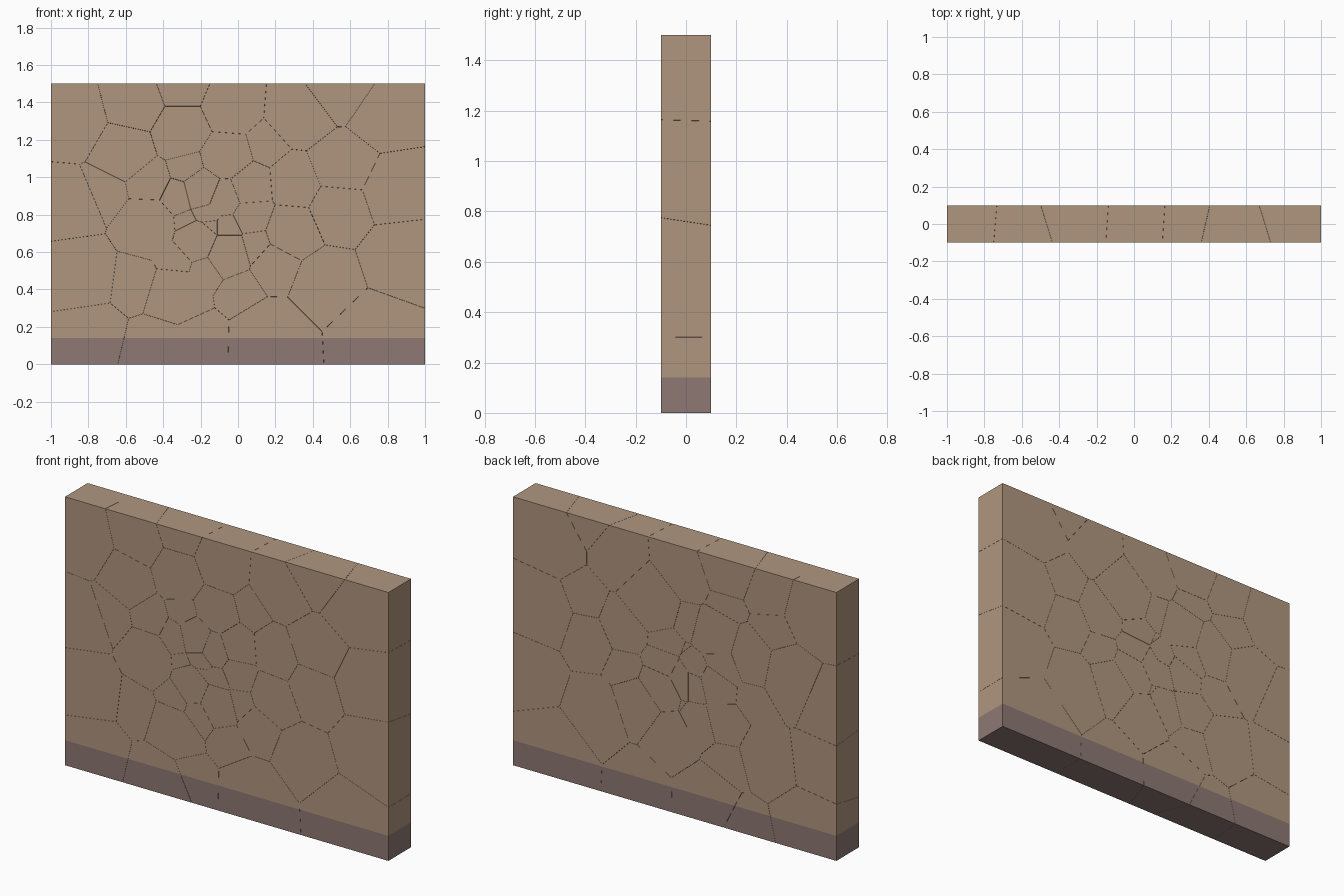
import bpy, bmesh, random
from mathutils import Vector

if "Cube" in bpy.data.objects:
    bpy.data.objects.remove(bpy.data.objects["Cube"])

random.seed(7)
W, D, H, BAND, GAP = 1.0, 0.1, 1.5, 0.14, 0.0004


def material(name, color):
    m = bpy.data.materials.new(name)
    m.diffuse_color = (*color, 1)
    m.use_nodes = True
    m.node_tree.nodes["Principled BSDF"].inputs["Base Color"].default_value = m.diffuse_color
    return m


plaster = material("tan plaster", (0.434, 0.305, 0.212))
skirting = material("mauve skirting", (0.27, 0.19, 0.17))

# Centres of the fractured pieces, as seen from the front (x, z)
centres = [
    (-.86, 1.3), (-.55, 1.38), (-.31, 1.47), (-.31, 1.24), (-.05, 1.36), (.34, 1.33),
    (.54, 1.48), (.76, 1.33), (.55, 1.06), (.82, .93), (.86, .57), (.72, .18),
    (-.9, .85), (-.71, .93), (-.6, 1.15), (-.85, .49), (-.8, .15), (-.55, .45),
    (-.32, .38), (-.42, .06), (-.22, .16), (.18, .15), (.01, .43), (.47, .44),
    (.53, .83), (.28, .72), (.3, .96), (.14, 1.15), (-.07, 1.09), (-.26, 1.04),
    (-.46, .98), (-.47, .75), (-.3, .9), (-.18, .93), (-.08, .89), (.05, .94),
    (-.25, .77), (-.15, .82), (.06, .8), (.08, .65), (-.06, .74), (-.2, .67),
    (-.3, .58), (-.16, .54), (-.06, .61), (.19, .55), (-.14, .74)]
seeds = [Vector((x, random.uniform(-.09, .06), z)) for x, z in centres]


def slice_off(bm, point, normal):
    """Cut the convex piece by a plane, drop the far side and cap it."""
    res = bmesh.ops.bisect_plane(bm, geom=bm.verts[:] + bm.edges[:] + bm.faces[:], dist=1e-6,
                                 plane_co=point, plane_no=normal, clear_outer=True)
    rim = [e for e in res["geom_cut"] if isinstance(e, bmesh.types.BMEdge) and e.is_boundary]
    if len(rim) > 2:
        bmesh.ops.holes_fill(bm, edges=rim, sides=0)


def on_outside(c):
    return (abs(abs(c.x) - W) < 1e-4 or abs(abs(c.y) - D) < 1e-4
            or c.z < 1e-4 or c.z > H - 1e-4)


# Each wall piece is the part of the slab nearest to its own centre
for i, s in enumerate(seeds):
    bm = bmesh.new()
    bmesh.ops.create_cube(bm, size=1)
    for v in bm.verts:
        v.co = Vector((v.co.x * 2 * W, v.co.y * 2 * D, (v.co.z + .5) * H))
    for o in sorted((o for o in seeds if o is not s), key=lambda o: (o - s).length):
        reach = max((v.co - s).length for v in bm.verts)
        if (o - s).length > 2 * reach:
            break
        n = (o - s).normalized()
        slice_off(bm, (o + s) / 2 - n * GAP, n)
    # painted skirting band along the foot of the wall
    bmesh.ops.bisect_plane(bm, geom=bm.verts[:] + bm.edges[:] + bm.faces[:],
                           plane_co=(0, 0, BAND), plane_no=(0, 0, 1))
    bmesh.ops.recalc_face_normals(bm, faces=bm.faces[:])
    for f in bm.faces:
        c = f.calc_center_median()
        f.material_index = 1 if c.z < BAND and on_outside(c) else 0
    me = bpy.data.meshes.new(f"wall_piece_{i + 1:02d}")
    bm.to_mesh(me)
    bm.free()
    me.materials.append(plaster)
    me.materials.append(skirting)
    bpy.context.collection.objects.link(bpy.data.objects.new(me.name, me))
